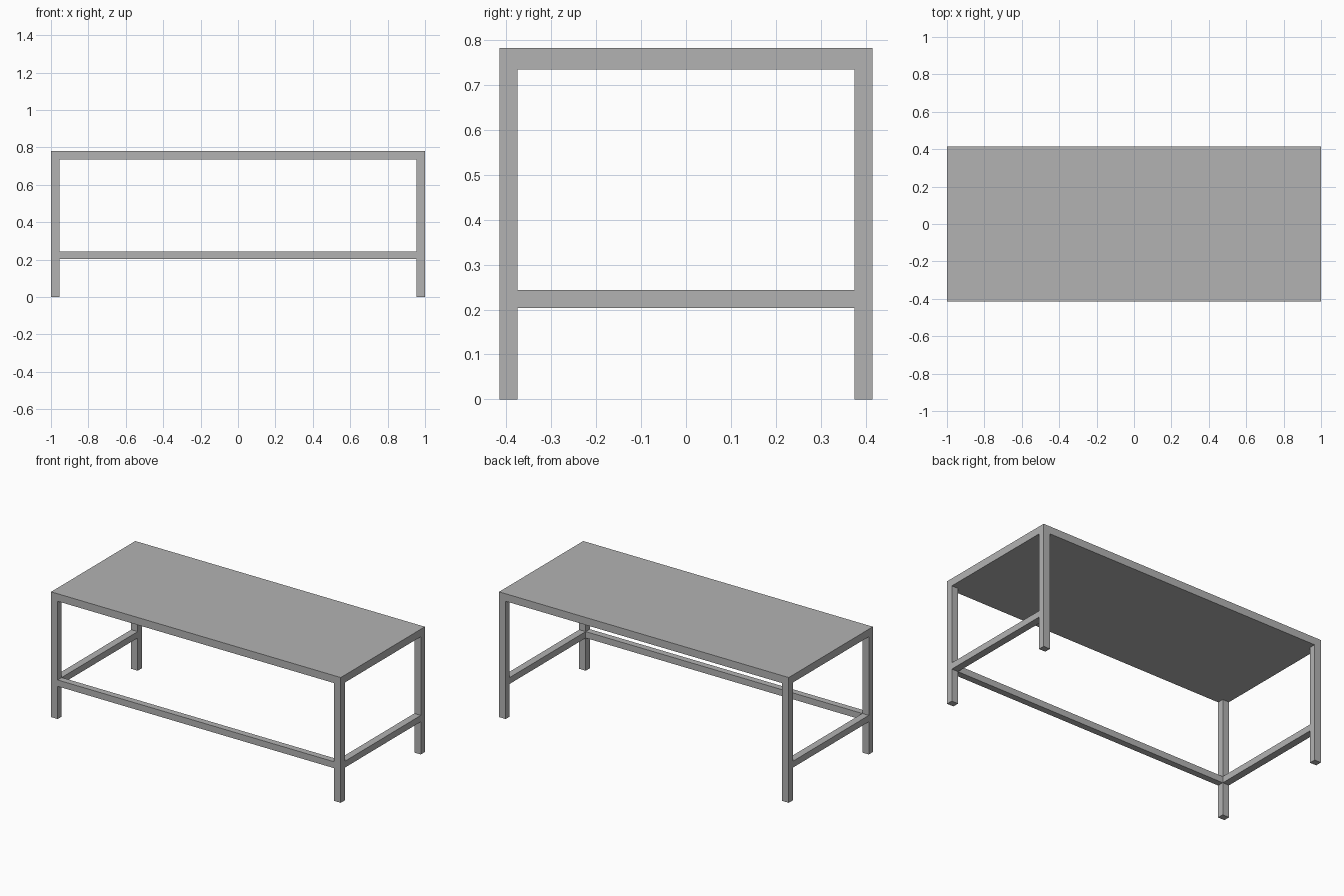
import bpy

# Remove the default cube
cube = bpy.data.objects.get("Cube")
if cube:
    bpy.data.objects.remove(cube, do_unlink=True)

# Single painted metal colour
grey = bpy.data.materials.new("plain_grey")
grey.use_nodes = True
colour = (0.45, 0.45, 0.45, 1)
grey.diffuse_color = colour
grey.node_tree.nodes["Principled BSDF"].inputs["Base Color"].default_value = colour

HX, HY, HEIGHT = 1.0, 0.415, 0.782   # half length, half depth, height
LEG_X, LEG_Y = 0.045, 0.04           # leg section
TOP_Z = 0.735                        # underside of the top
RAIL_LOW, RAIL_HIGH = 0.204, 0.244   # lower rails


def box(name, low, high):
    """Add a box between two opposite corners."""
    centre = [(a + b) / 2 for a, b in zip(low, high)]
    bpy.ops.mesh.primitive_cube_add(size=1, location=centre)
    obj = bpy.context.object
    obj.name = name
    obj.scale = [b - a for a, b in zip(low, high)]
    bpy.ops.object.transform_apply(location=False, rotation=False, scale=True)
    obj.data.materials.append(grey)
    return obj


# Table top
box("table_top", (-HX, -HY, TOP_Z), (HX, HY, HEIGHT))

for side, sx in (("left", 1), ("right", -1)):
    x0, x1 = sorted((sx * HX, sx * (HX - LEG_X)))
    # Legs
    for end, sy in (("front", -1), ("back", 1)):
        y0, y1 = sorted((sy * HY, sy * (HY - LEG_Y)))
        box(f"{end}_{side}_leg", (x0, y0, 0), (x1, y1, TOP_Z))
    # Side rail between front and back legs
    box(f"{side}_rail", (x0, -HY + LEG_Y, RAIL_LOW), (x1, HY - LEG_Y, RAIL_HIGH))

# Long rail on the front only
box("front_rail", (-HX + LEG_X, -HY, RAIL_LOW), (HX - LEG_X, -HY + LEG_Y, RAIL_HIGH))
